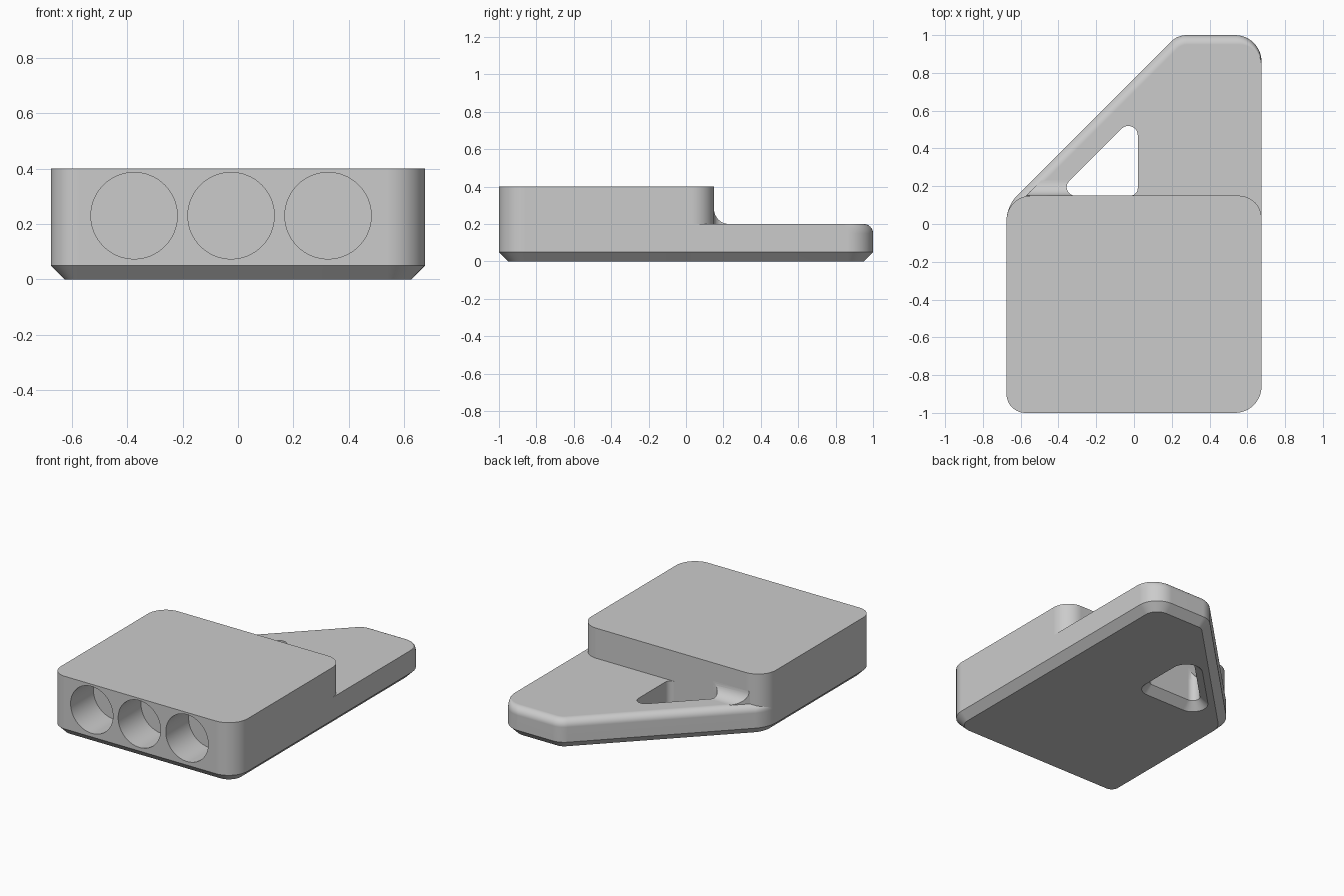
import bpy, bmesh, math
from mathutils import Vector, Matrix

cube = bpy.data.objects.get("Cube")
if cube:
    bpy.data.objects.remove(cube, do_unlink=True)

grey = bpy.data.materials.new("plain grey")
grey.use_nodes = True
grey.diffuse_color = (0.6, 0.6, 0.6, 1)
grey.node_tree.nodes["Principled BSDF"].inputs["Base Color"].default_value = (0.6, 0.6, 0.6, 1)

STEPS = 12


def ring(corners, insets):
    """Rounded outline from (x, y, radius) corners; one inset per edge."""
    count = len(corners)
    pts = [Vector(c[:2]) for c in corners]
    normals = []
    for i in range(count):
        d = (pts[(i + 1) % count] - pts[i]).normalized()
        normals.append(Vector((-d.y, d.x)))
    out = []
    for i, corner in enumerate(corners):
        n1, n2 = normals[i - 1], normals[i]
        r = max(corner[2] - (insets[i - 1] + insets[i]) / 2, 0.002)
        centre = pts[i] + Matrix((n1, n2)).inverted() @ Vector((insets[i - 1] + r, insets[i] + r))
        turn = math.atan2(n1.x * n2.y - n1.y * n2.x, n1.dot(n2))
        for k in range(STEPS + 1):
            out.append(centre - r * (Matrix.Rotation(turn * k / STEPS, 2) @ n1))
    return out


def make(name, bm):
    bmesh.ops.recalc_face_normals(bm, faces=bm.faces)
    mesh = bpy.data.meshes.new(name)
    bm.to_mesh(mesh)
    bm.free()
    mesh.materials.append(grey)
    obj = bpy.data.objects.new(name, mesh)
    bpy.context.collection.objects.link(obj)
    return obj


def loft(name, rings):
    """Solid skinned through a stack of matching rings."""
    bm = bmesh.new()
    rows = [[bm.verts.new(p) for p in r] for r in rings]
    for low, high in zip(rows, rows[1:]):
        for i in range(len(low)):
            j = (i + 1) % len(low)
            bm.faces.new((low[i], low[j], high[j], high[i]))
    bm.faces.new(rows[0][::-1])
    bm.faces.new(rows[-1])
    return make(name, bm)


def layered(name, corners, layers):
    return loft(name, [[(p.x, p.y, z) for p in ring(corners, ins)] for z, ins in layers])


def cut(obj, cutter):
    mod = obj.modifiers.new("cut", "BOOLEAN")
    mod.operation = "DIFFERENCE"
    mod.solver = "EXACT"
    mod.object = cutter
    bpy.context.view_layer.objects.active = obj
    bpy.ops.object.modifier_apply(modifier=mod.name)


# Main block with a chamfered bottom
BEVEL = 0.05
block = layered("main_block",
                [(-0.675, -1, 0.1), (0.675, -1, 0.14), (0.675, 0.15, 0.12), (-0.675, 0.15, 0.13)],
                [(0, [BEVEL] * 4), (BEVEL, [0] * 4), (0.4, [0] * 4)])

# Low arm: chamfered below, rounded on top along the back and slanted edges
arm_corners = [(-0.675, -0.5, 0.01), (0.675, -0.5, 0.01), (0.675, 1, 0.14),
               (0.23, 1, 0.12), (-0.675, 0.095, 0.2)]
arm_layers = [(0, [0, BEVEL, BEVEL, BEVEL, BEVEL]), (BEVEL, [0] * 5)]
for k in range(9):
    a = math.pi / 2 * k / 8
    e = BEVEL * (1 - math.cos(a))
    arm_layers.append((0.15 + BEVEL * math.sin(a), [0, 0, e, e, 0]))
arm = layered("low_arm", arm_corners, arm_layers)

# Concave fillet where the narrow strip meets the block
R = 0.08
profile = [(0.13, 0.18), (0.15 + R, 0.18)]
for k in range(11):
    a = math.pi / 2 * k / 10
    profile.append((0.15 + R * (1 - math.sin(a)), 0.2 + R * (1 - math.cos(a))))
profile.append((0.13, 0.2 + R))
fillet = loft("corner_fillet", [[(y - 0.72, y, z) for y, z in profile],
                                [(-0.3, y, z) for y, z in profile]])

# Triangular opening, flared at the bottom
opening = layered("opening_cutter", [(-0.42, 0.15, 0.045), (0.02, 0.15, 0.04), (0.02, 0.59, 0.05)],
                  [(-BEVEL, [-2 * BEVEL] * 3), (BEVEL, [0] * 3), (0.5, [0] * 3)])
cut(arm, opening)
cut(fillet, opening)
cutters = [opening]

# Three round blind holes in the front
DEPTH = 0.24
for x in (-0.375, -0.025, 0.325):
    bm = bmesh.new()
    place = Matrix.Translation((x, -1, 0.23)) @ Matrix.Rotation(math.pi / 2, 4, "X")
    bmesh.ops.create_cone(bm, cap_ends=True, segments=64, radius1=0.156, radius2=0.156,
                          depth=2 * DEPTH, matrix=place)
    hole = make("hole_cutter", bm)
    cut(block, hole)
    cutters.append(hole)

for c in cutters:
    bpy.data.objects.remove(c, do_unlink=True)

# Smooth curved walls, keep the edges crisp
for obj in (block, arm, fillet):
    bpy.ops.object.select_all(action="DESELECT")
    obj.select_set(True)
    bpy.context.view_layer.objects.active = obj
    bpy.ops.object.shade_smooth_by_angle(angle=math.radians(30))
    weighted = obj.modifiers.new("weighted normals", "WEIGHTED_NORMAL")
    weighted.keep_sharp = True
